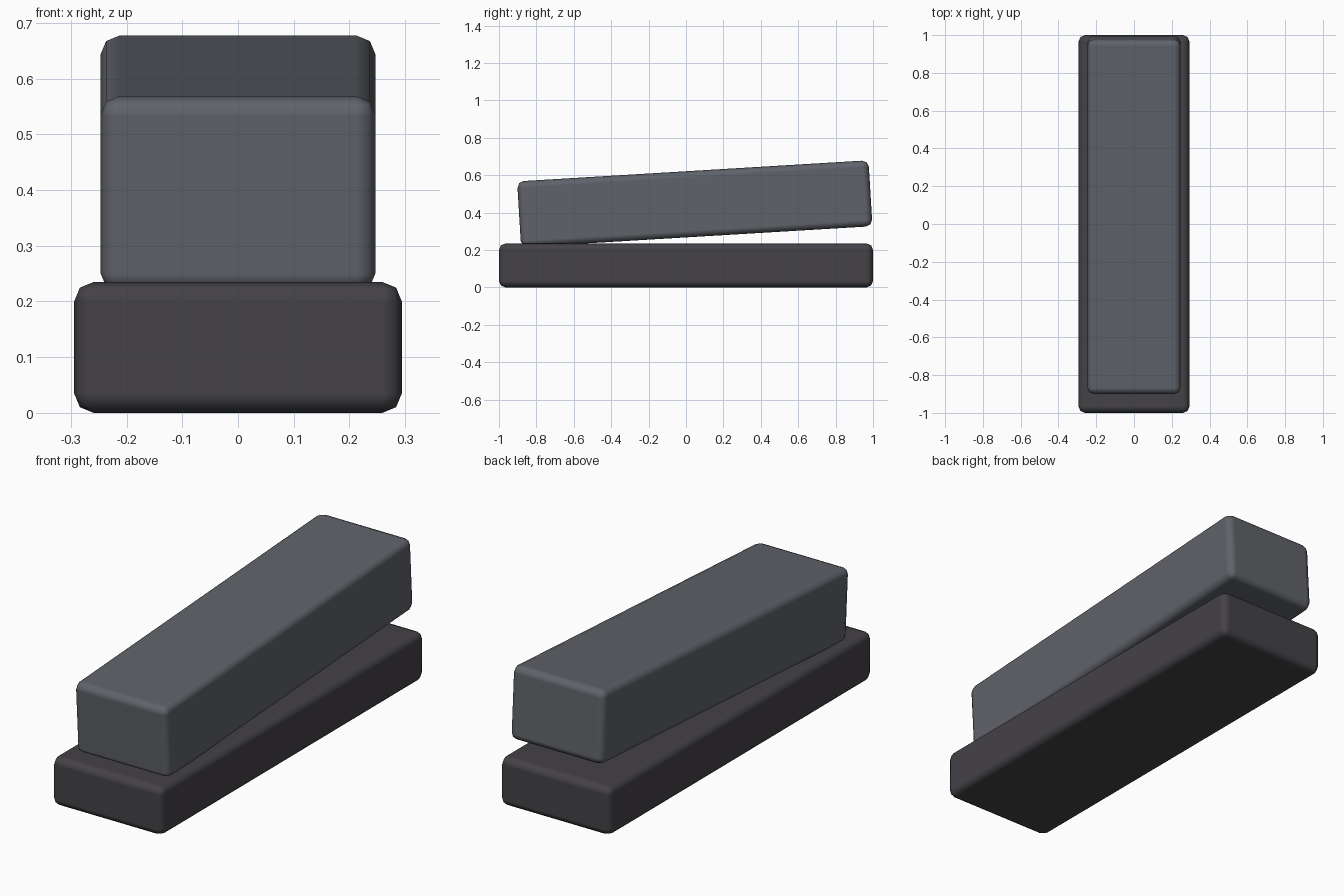
import bpy
import math

# Remove the default cube
cube = bpy.data.objects.get("Cube")
if cube:
    bpy.data.objects.remove(cube, do_unlink=True)


def make_material(name, rgb):
    mat = bpy.data.materials.new(name)
    mat.use_nodes = True
    color = (*rgb, 1.0)
    mat.diffuse_color = color
    bsdf = next(n for n in mat.node_tree.nodes if n.type == "BSDF_PRINCIPLED")
    bsdf.inputs["Base Color"].default_value = color
    return mat


def rounded_block(name, size, location, tilt, mat):
    """Box with softly rounded edges, tilted about the x axis."""
    bpy.ops.mesh.primitive_cube_add(size=1, location=location)
    obj = bpy.context.object
    obj.name = name
    obj.scale = size
    bpy.ops.object.transform_apply(location=False, rotation=False, scale=True)
    obj.rotation_euler.x = tilt
    obj.data.materials.append(mat)
    bpy.ops.object.shade_smooth()
    bevel = obj.modifiers.new("rounded_edges", "BEVEL")
    bevel.width = 0.035
    bevel.segments = 2
    bevel.limit_method = "ANGLE"
    bevel.angle_limit = math.radians(30)
    bevel.harden_normals = True
    return obj


charcoal = make_material("charcoal", (0.058, 0.054, 0.062))
slate_grey = make_material("slate_grey", (0.115, 0.123, 0.142))

# Flat base
rounded_block("base", (0.588, 2.0, 0.235), (0, 0, 0.1175), 0, charcoal)

# Upper arm, raised toward the back and resting on the base at the front
rounded_block("upper_arm", (0.494, 1.882, 0.353), (0, 0.047, 0.447), 0.06, slate_grey)
